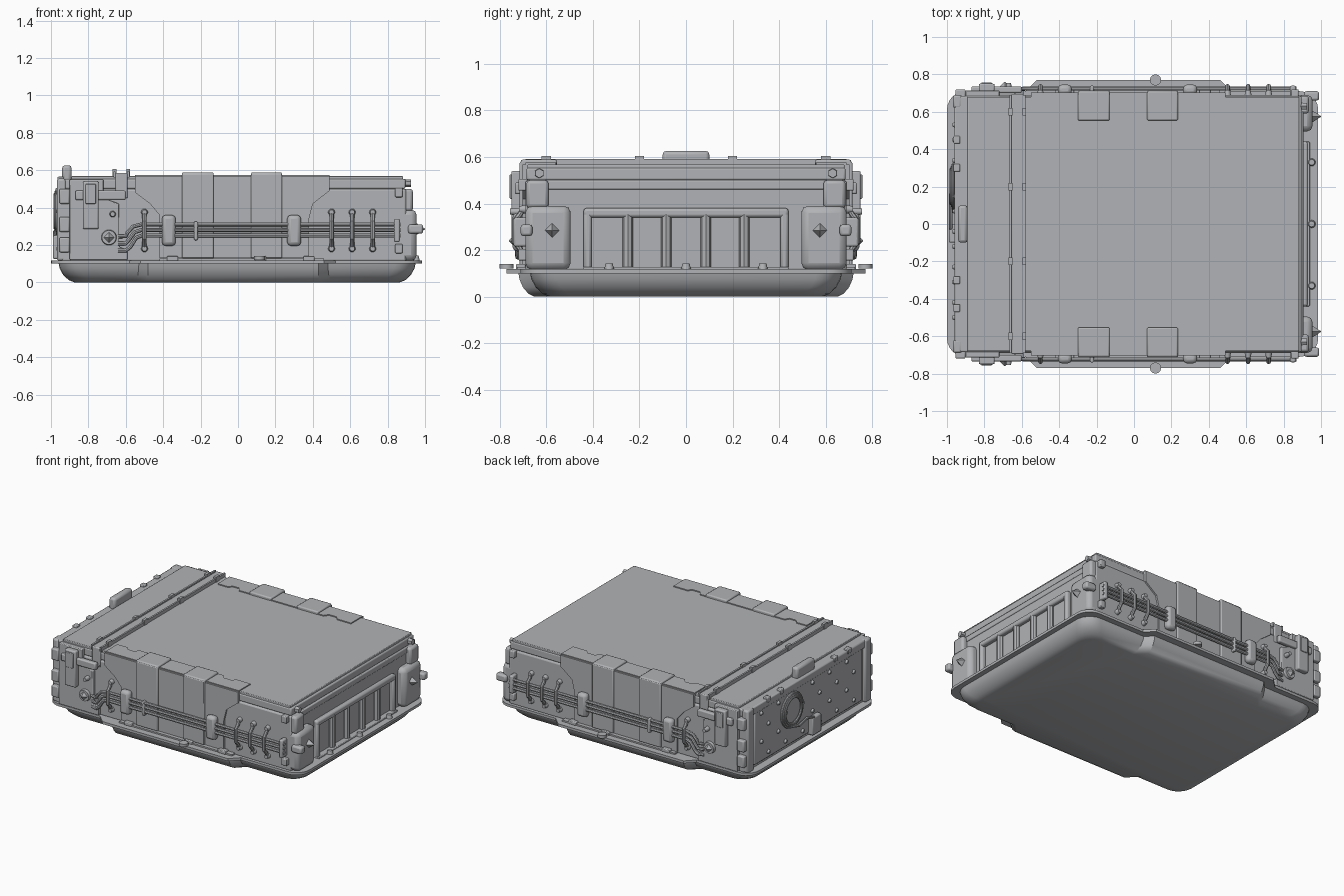
import bpy, bmesh, math
from mathutils import Matrix, Vector

cube = bpy.data.objects.get("Cube")
if cube:
    bpy.data.objects.remove(cube, do_unlink=True)

grey = bpy.data.materials.new("plain_grey")
grey.use_nodes = True
GREY = (0.44, 0.45, 0.465, 1)
grey.diffuse_color = GREY
grey.node_tree.nodes["Principled BSDF"].inputs["Base Color"].default_value = GREY


def finish(ob, bevel=0, mirror=False):
    ob.data.materials.clear()
    ob.data.materials.append(grey)
    bpy.ops.object.select_all(action='DESELECT')
    ob.select_set(True)
    bpy.context.view_layer.objects.active = ob
    bpy.ops.object.shade_smooth_by_angle(angle=math.radians(35))
    if bevel:
        m = ob.modifiers.new("bevel", 'BEVEL')
        m.width, m.segments = bevel, 2
    if mirror:
        m = ob.modifiers.new("mirror", 'MIRROR')
        m.use_axis = (False, True, False)
    return ob


def from_bmesh(name, bm, **kw):
    bmesh.ops.recalc_face_normals(bm, faces=bm.faces)
    me = bpy.data.meshes.new(name)
    bm.to_mesh(me)
    bm.free()
    ob = bpy.data.objects.new(name, me)
    bpy.context.collection.objects.link(ob)
    return finish(ob, **kw)


def loft(name, rings, **kw):
    bm = bmesh.new()
    loops = [[bm.verts.new(p) for p in r] for r in rings]
    for a, b in zip(loops, loops[1:]):
        for i in range(len(a)):
            j = (i + 1) % len(a)
            bm.faces.new((a[i], a[j], b[j], b[i]))
    bm.faces.new(loops[0])
    bm.faces.new(loops[-1])
    return from_bmesh(name, bm, **kw)


def box(name, x, y, z, **kw):
    corners = [(x[0], y[0]), (x[1], y[0]), (x[1], y[1]), (x[0], y[1])]
    return loft(name, [[(*c, h) for c in corners] for h in z], **kw)


def side_plate(name, pts, y, **kw):
    return loft(name, [[(px, d, pz) for px, pz in pts] for d in y], **kw)


def stud(name, pos, axis, r, h, sides=12, tip=0.7, **kw):
    bm = bmesh.new()
    rot = Vector(axis).to_track_quat('Z', 'Y').to_matrix().to_4x4()
    bmesh.ops.create_cone(bm, cap_ends=True, segments=sides, radius1=r, radius2=r * tip,
                          depth=h, matrix=Matrix.Translation(pos) @ rot)
    return from_bmesh(name, bm, **kw)


def tube(name, pts, r, mirror=False, cyclic=False):
    cu = bpy.data.curves.new(name, 'CURVE')
    cu.dimensions = '3D'
    cu.bevel_depth, cu.bevel_resolution, cu.use_fill_caps = r, 2, True
    sp = cu.splines.new('POLY')
    sp.points.add(len(pts) - 1)
    for p, co in zip(sp.points, pts):
        p.co = (*co, 1)
    sp.use_cyclic_u = cyclic
    ob = bpy.data.objects.new(name, cu)
    bpy.context.collection.objects.link(ob)
    bpy.ops.object.select_all(action='DESELECT')
    ob.select_set(True)
    bpy.context.view_layer.objects.active = ob
    bpy.ops.object.convert(target='MESH')
    return finish(bpy.context.object, mirror=mirror)


def outline(x0, x1, end, mid, m0, m1, r, z):
    """Rounded rectangle whose long sides step outward between m0 and m1."""
    s = mid - end
    half = [(x1 - r + r * math.cos(a), end - r + r * math.sin(a))
            for a in (math.pi / 2 * i / 6 for i in range(7))]
    half += [(m1 + s, end), (m1, mid), (m0, mid), (m0 - s, end)]
    half += [(x0 + r + r * math.cos(a), end - r + r * math.sin(a))
             for a in (math.pi / 2 * (1 + i / 6) for i in range(7))]
    return [(x, y, z) for x, y in half] + [(x, -y, z) for x, y in reversed(half)]


# Base tray and rim
loft("base_tray", [outline(-0.96 + d, 0.95 - d, 0.67 - d, 0.72 - d * 0.8, -0.48, 0.43, 0.11, z)
                   for z, d in ((0, 0.085), (0.012, 0.055), (0.04, 0.025), (0.075, 0.006), (0.105, 0))])
loft("base_rim", [outline(-1, 0.985, 0.71, 0.77, -0.52, 0.46, 0.1, z) for z in (0.1, 0.118)])
stud("rim_tab", (0.115, -0.77, 0.13), (0, 0, 1), 0.03, 0.02, tip=1, mirror=True)
for px in (-0.35, 0.12, 0.38):
    box("rim_clip", (px - 0.03, px + 0.03), (-0.73, -0.69), (0.115, 0.14), bevel=0.005, mirror=True)

# Main body, lid and rails
box("body", (-0.945, 0.9), (-0.69, 0.69), (0.11, 0.5), bevel=0.012)
box("upper_body", (-0.96, 0.895), (-0.685, 0.685), (0.5, 0.553), bevel=0.008)
box("lid", (-0.89, 0.882), (-0.68, 0.68), (0.545, 0.568), bevel=0.004)
box("cross_band", (-0.655, -0.59), (-0.695, 0.695), (0.45, 0.585), bevel=0.006)
for px in (-0.66, -0.587):
    box("band_rail", (px - 0.006, px + 0.006), (-0.69, 0.69), (0.56, 0.592))
    for py in (0.2, 0.6):
        box("rail_clip", (px - 0.01, px + 0.01), (py - 0.02, py + 0.02), (0.56, 0.605), mirror=True)
box("lid_edge_rail", (0.885, 0.905), (-0.64, 0.64), (0.46, 0.5), bevel=0.006)

# Side cover with slanted ends, top flap and wrapping straps
side_plate("side_cover", [(-0.55, 0.568), (0.49, 0.568), (0.49, 0.49), (0.40, 0.42), (0.38, 0.34),
                          (0.38, 0.13), (-0.42, 0.13), (-0.42, 0.36), (-0.47, 0.42), (-0.55, 0.48)],
           (-0.702, -0.68), mirror=True)
notched = [(-0.55, -0.69), (-0.55, -0.56), (-0.47, -0.56), (-0.45, -0.585), (-0.4, -0.585), (-0.38, -0.555),
           (0.28, -0.555), (0.3, -0.585), (0.36, -0.585), (0.38, -0.56), (0.49, -0.56), (0.49, -0.69)]
loft("top_flap", [[(*p, z) for p in notched] for z in (0.56, 0.575)], mirror=True)
for a, b in ((-0.3, -0.13), (0.07, 0.235)):
    box("wide_strap_side", (a, b), (-0.714, -0.68), (0.13, 0.58), bevel=0.006, mirror=True)
    box("wide_strap_top", (a, b), (-0.71, -0.553), (0.56, 0.588), bevel=0.008, mirror=True)
box("side_skirt", (-0.42, 0.46), (-0.725, -0.69), (0.11, 0.128), mirror=True)

# Side cables
for i in range(3):
    z = 0.25 + i * 0.03
    drop = -0.08 + i * 0.008
    tube("side_cable", [(-0.64, -0.712, z + drop), (-0.6, -0.722, z + drop),
                        (-0.575 - i * 0.008, -0.724, z + drop + 0.02), (-0.545 - i * 0.008, -0.724, z - 0.012),
                        (-0.515, -0.724, z), (0.87, -0.724, z)], 0.011, mirror=True)

# Cable clamps, broad loops and end socket
for px in (-0.5, 0.5, 0.61, 0.72):
    tube("cable_clamp", [(px, -0.7, 0.18), (px, -0.715, 0.21), (px, -0.738, 0.235), (px, -0.738, 0.325),
                         (px, -0.715, 0.35), (px, -0.7, 0.375)], 0.012, mirror=True)
    for z in (0.18, 0.375):
        stud("clamp_bolt", (px, -0.702, z), (0, -1, 0), 0.019, 0.03, mirror=True)
for px in (-0.37, 0.3):
    box("cable_loop", (px - 0.037, px + 0.037), (-0.745, -0.69), (0.195, 0.36), bevel=0.02, mirror=True)
box("cable_tie", (-0.235, -0.215), (-0.74, -0.69), (0.225, 0.325), bevel=0.006, mirror=True)
box("cable_socket", (0.835, 0.865), (-0.74, -0.68), (0.215, 0.34), bevel=0.008, mirror=True)
for z in (0.17, 0.47):
    box("corner_hinge", (0.84, 0.88), (-0.72, -0.68), (z - 0.015, z + 0.035), bevel=0.006, mirror=True)

# Raised equipment block near the left end of each long side
side_plate("end_block", [(-0.9, 0.12), (-0.59, 0.12), (-0.59, 0.17), (-0.635, 0.19), (-0.635, 0.42),
                         (-0.72, 0.45), (-0.72, 0.55), (-0.9, 0.55)], (-0.715, -0.68), bevel=0.005, mirror=True)
box("block_plate", (-0.83, -0.745), (-0.75, -0.7), (0.285, 0.54), bevel=0.008, mirror=True)
box("plate_inset", (-0.815, -0.76), (-0.757, -0.74), (0.42, 0.525), bevel=0.004, mirror=True)
box("block_ledge", (-0.87, -0.6), (-0.735, -0.7), (0.44, 0.49), bevel=0.008, mirror=True)
for z in (0.2, 0.31, 0.46):
    box("end_hinge", (-0.955, -0.9), (-0.72, -0.67), (z - 0.04, z + 0.04), bevel=0.008, mirror=True)
stud("dial", (-0.69, -0.722, 0.24), (0, -1, 0), 0.042, 0.025, sides=24, tip=0.9, mirror=True)
stud("dial_diamond", (-0.69, -0.745, 0.24), (0, -1, 0), 0.033, 0.03, sides=4, tip=0.05, mirror=True)
stud("block_knob", (-0.67, -0.73, 0.365), (0, -1, 0), 0.018, 0.05, mirror=True)

# Right end: corner columns and ribbed panel
box("corner_column", (0.84, 0.955), (-0.69, -0.495), (0.115, 0.39), bevel=0.03, mirror=True)
box("column_top", (0.86, 0.935), (-0.685, -0.59), (0.38, 0.5), bevel=0.015, mirror=True)
stud("column_diamond", (0.975, -0.575, 0.285), (1, 0, 0), 0.034, 0.05, sides=4, tip=0.05, mirror=True)
box("column_latch", (0.91, 0.99), (-0.71, -0.66), (0.26, 0.31), bevel=0.012, mirror=True)
stud("corner_bolt", (0.905, -0.63, 0.53), (1, 0, 0), 0.022, 0.04, sides=6, tip=0.9, mirror=True)
box("panel_top_bar", (0.89, 0.93), (-0.44, 0.44), (0.34, 0.38), bevel=0.012)
box("panel_side_bar", (0.89, 0.93), (-0.44, -0.405), (0.115, 0.38), bevel=0.012, mirror=True)
for py in (0.085, 0.25):
    tube("panel_rib", [(0.908, py, 0.115), (0.908, py, 0.355)], 0.023, mirror=True)
box("panel_sill", (0.89, 0.94), (-0.44, 0.44), (0.11, 0.128), bevel=0.004)
for py in (-0.33, 0, 0.33):
    stud("sill_screw", (0.95, py, 0.128), (0, 0, 1), 0.022, 0.03)

# Left end: panel, corner posts, rivets
box("end_panel", (-0.958, -0.93), (-0.6, 0.6), (0.14, 0.54), bevel=0.006)
box("end_post", (-0.968, -0.92), (-0.69, -0.62), (0.115, 0.555), bevel=0.012, mirror=True)
for row in range(4):
    for col in range(6):
        py = -0.5 + col * 0.19 + (row % 2) * 0.08
        stud("end_rivet", (-0.962, py, 0.18 + row * 0.1), (-1, 0, 0), 0.018, 0.018, tip=0.5)
for py in (0.3, 0.45):
    box("end_clip", (-0.965, -0.93), (py - 0.02, py + 0.02), (0.53, 0.565), bevel=0.005, mirror=True)
box("end_handle", (-0.94, -0.89), (-0.1, 0.1), (0.54, 0.626), bevel=0.015)

# Coiled hose and connector box on the left end
for k in range(3):
    r = 0.115 - k * 0.012
    tube("hose_coil", [(-0.968 - k * 0.005, 0.2 + r * math.cos(t), 0.38 + r * math.sin(t))
                       for t in (math.tau * i / 32 for i in range(32))], 0.009, cyclic=True)
tube("hose_tail", [(-0.972, 0.22, 0.27), (-0.98, 0.14, 0.25), (-0.98, 0.05, 0.27),
                   (-0.98, -0.02, 0.25), (-0.98, -0.04, 0.2)], 0.01)
box("connector_box", (-0.99, -0.94), (-0.1, 0.0), (0.125, 0.25), bevel=0.008)
